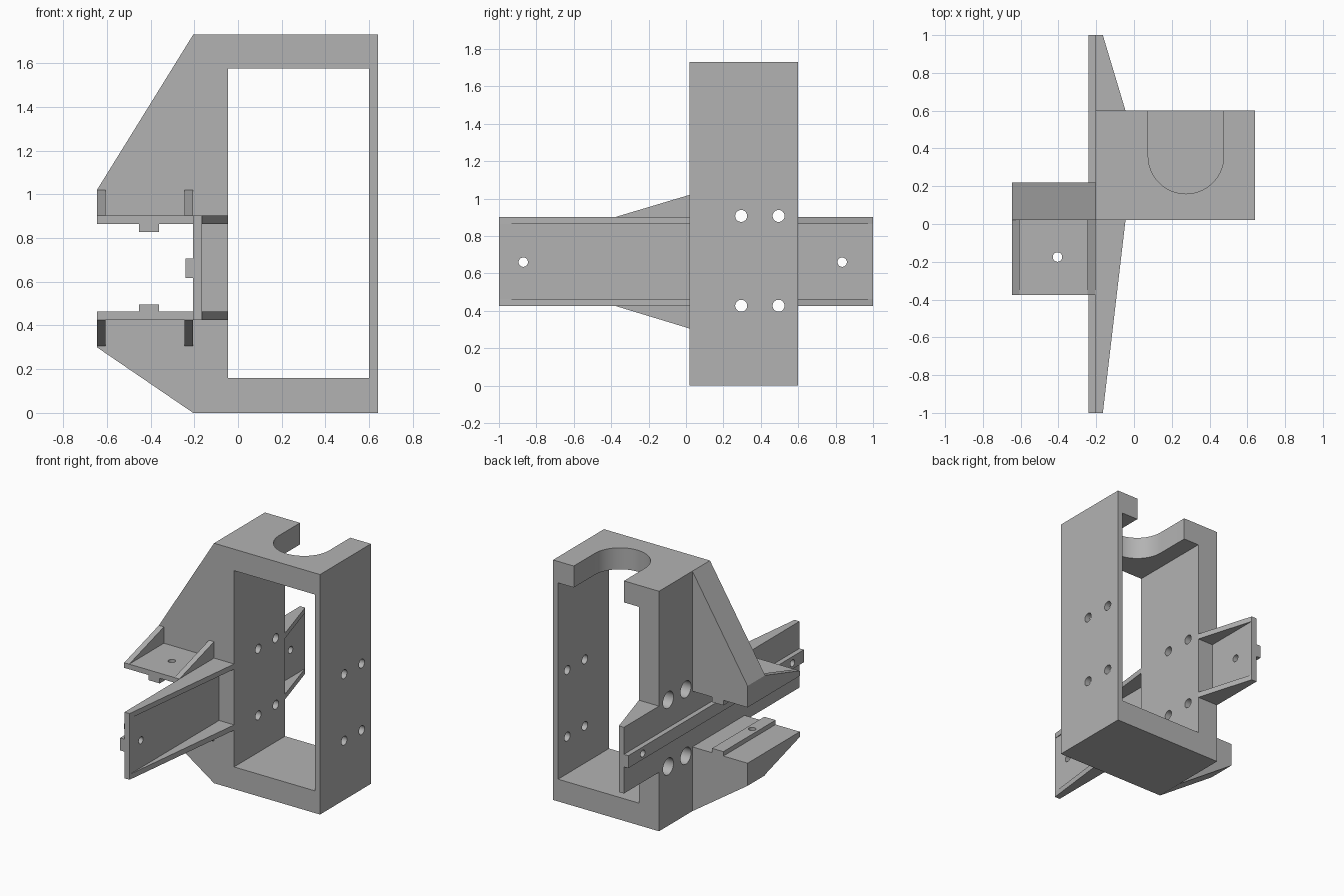
import bpy, bmesh, math
from mathutils import Vector

cube = bpy.data.objects.get("Cube")
if cube:
    bpy.data.objects.remove(cube, do_unlink=True)

grey = bpy.data.materials.new("plain grey")
grey.use_nodes = True
tone = (0.45, 0.45, 0.45, 1)
grey.diffuse_color = tone
grey.node_tree.nodes["Principled BSDF"].inputs["Base Color"].default_value = tone


def prism(name, axis, pts, lo, hi):
    """Extrude a flat outline along one axis, from lo to hi."""
    place = {"x": lambda a, b, d: (d, a, b),
             "y": lambda a, b, d: (a, d, b),
             "z": lambda a, b, d: (a, b, d)}[axis]
    bm = bmesh.new()
    face = bm.faces.new([bm.verts.new(place(a, b, lo)) for a, b in pts])
    top = bmesh.ops.extrude_face_region(bm, geom=[face])["geom"]
    moved = [v for v in top if isinstance(v, bmesh.types.BMVert)]
    bmesh.ops.translate(bm, verts=moved, vec=Vector(place(0, 0, hi - lo)))
    bmesh.ops.recalc_face_normals(bm, faces=bm.faces)
    mesh = bpy.data.meshes.new(name)
    bm.to_mesh(mesh)
    bm.free()
    mesh.materials.append(grey)
    obj = bpy.data.objects.new(name, mesh)
    bpy.context.collection.objects.link(obj)
    return obj


def box(name, x, y, z):
    return prism(name, "z", [(x[0], y[0]), (x[1], y[0]), (x[1], y[1]), (x[0], y[1])], *z)


def arc(a, b, r, start, end, n):
    return [(a + r * math.cos(start + (end - start) * i / n),
             b + r * math.sin(start + (end - start) * i / n)) for i in range(n + 1)]


def rod(axis, a, b, r, lo, hi):
    return prism("hole_cutter", axis, arc(a, b, r, 0, math.tau, 32)[:-1], lo, hi)


def cut(obj, cutters):
    bpy.ops.object.select_all(action="DESELECT")
    bpy.context.view_layer.objects.active = obj
    obj.select_set(True)
    for c in cutters:
        mod = obj.modifiers.new("cut", "BOOLEAN")
        mod.operation, mod.solver, mod.object = "DIFFERENCE", "EXACT", c
        bpy.ops.object.modifier_apply(modifier=mod.name)
    bpy.ops.object.shade_smooth_by_angle(angle=math.radians(30))
    for c in cutters:
        c.hide_render = True
        bpy.data.objects.remove(c, do_unlink=True)


# Shared levels
LEFT, POST, SKIN, INNER, RIGHT = -0.645, -0.205, -0.165, -0.045, 0.64
FRONT, BACK, TOP = 0.02, 0.60, 1.73
LOW, LOW_IN, HIGH_IN, HIGH = 0.425, 0.463, 0.865, 0.902

# Main frame with window, rear U notch, bolt holes and counterbores
frame = box("main_frame", (POST, RIGHT), (FRONT, BACK), (0, TOP))
notch = [(0.075, 0.8)] + arc(0.275, 0.36, 0.2, math.pi, math.tau, 32) + [(0.475, 0.8)]
cutters = [box("window_cutter", (INNER, 0.60), (-0.2, 0.9), (0.16, 1.575)),
           prism("notch_cutter", "z", notch, 1.4, 1.9)]
for y in (0.295, 0.495):
    for z in (0.427, 0.907):
        cutters += [rod("x", y, z, 0.032, -0.4, 0.9), rod("x", y, z, 0.06, -0.4, -0.125)]
cut(frame, cutters)

# Sloped side wings
prism("upper_wing", "y", [(POST, TOP), (LEFT, 1.02), (LEFT, HIGH_IN), (POST, HIGH_IN)], FRONT, 0.22)
prism("lower_wing", "y", [(POST, 0), (LEFT, 0.30), (LEFT, LOW_IN), (POST, LOW_IN)], FRONT, 0.22)

# Mounting shelves, each with a guide rail and two ribs
for label, inner, outer, tip, rail_z in (("upper", HIGH_IN, HIGH, 1.02, 0.828),
                                         ("lower", LOW_IN, LOW, 0.305, 0.495)):
    shelf = box(label + "_shelf", (LEFT, POST), (-0.375, FRONT), sorted((inner, outer)))
    rail = box(label + "_shelf_rail", (-0.452, -0.362), (-0.375, 0.22), sorted((inner, rail_z)))
    for part in (shelf, rail):
        cut(part, [rod("z", -0.405, -0.175, 0.025, 0.2, 1.1)])
    for side, x in (("outer", LEFT), ("inner", POST - 0.04)):
        prism(f"{label}_{side}_shelf_rib", "x",
              [(-0.375, outer), (FRONT, outer), (FRONT, tip)], x, x + 0.04)

# Long side arms with tapered flanges
for label, root, end in (("front", FRONT, -1), ("rear", BACK, 1)):
    arm = box(label + "_arm", (POST, SKIN), sorted((root, end)), (LOW, HIGH))
    cut(arm, [rod("x", y, 0.66, 0.025, -0.4, 0.0) for y in (-0.87, 0.835)])
    for level, z in (("lower", (LOW, LOW_IN)), ("upper", (HIGH_IN, HIGH))):
        prism(f"{label}_{level}_flange", "z", [(SKIN, root), (INNER, root), (SKIN, end)], *z)

# Guide rail running the full length of the arms
rail = box("arm_rail", (-0.24, POST), (-1, 1), (0.617, 0.707))
cut(rail, [rod("x", y, 0.66, 0.025, -0.4, 0.0) for y in (-0.87, 0.835)])
